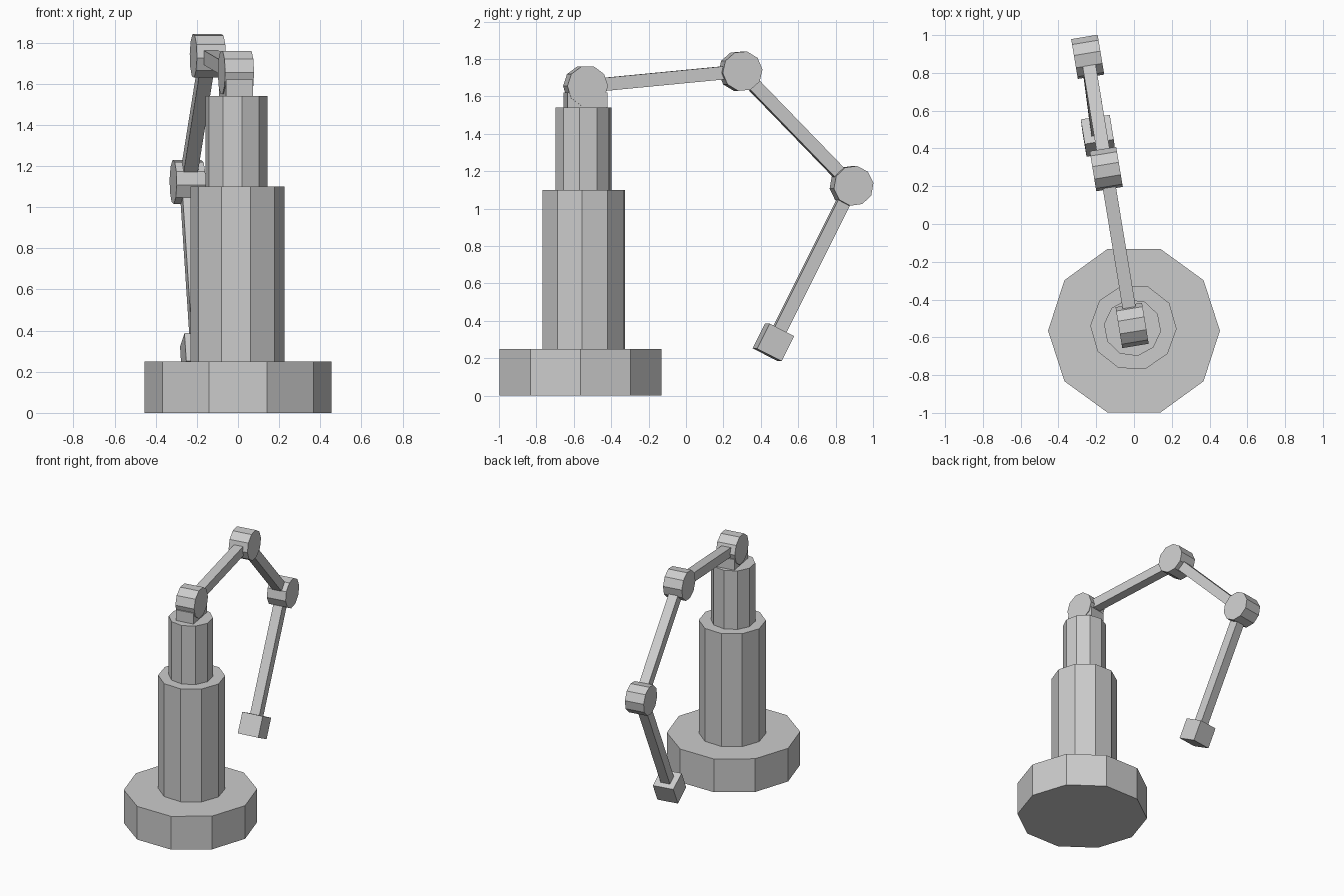
import bpy, bmesh
from math import sin, cos, radians, tau
from mathutils import Vector, Matrix

if "Cube" in bpy.data.objects:
    bpy.data.objects.remove(bpy.data.objects["Cube"])

YAW = radians(9.4)
AXIS = Vector((cos(YAW), sin(YAW), 0))       # joint pin direction
FWD = Vector((-sin(YAW), cos(YAW), 0))       # arm reach direction
UP = Vector((0, 0, 1))


def frame(u, v, w, origin):
    m = Matrix((u, v, w)).transposed().to_4x4()
    m.translation = origin
    return m


def finish(bm, name, matrix):
    bmesh.ops.transform(bm, matrix=matrix, verts=bm.verts)
    bmesh.ops.recalc_face_normals(bm, faces=bm.faces)
    mesh = bpy.data.meshes.new(name)
    bm.to_mesh(mesh)
    bm.free()
    ob = bpy.data.objects.new(name, mesh)
    bpy.context.collection.objects.link(ob)
    return ob


def prism(name, radius, length, matrix, turn=0, sides=10):
    """Ten-sided drum centred on the matrix origin, along its local z."""
    bm = bmesh.new()
    ring = [tau * i / sides + radians(turn) for i in range(sides)]
    face = bm.faces.new([bm.verts.new((radius * cos(a), radius * sin(a), -length / 2)) for a in ring])
    top = bmesh.ops.extrude_face_region(bm, geom=[face], use_keep_orig=True)
    moved = [g for g in top["geom"] if isinstance(g, bmesh.types.BMVert)]
    bmesh.ops.translate(bm, vec=(0, 0, length), verts=moved)
    return finish(bm, name, matrix)


def box(name, size, matrix):
    bm = bmesh.new()
    bmesh.ops.create_cube(bm, size=1)
    bmesh.ops.scale(bm, vec=size, verts=bm.verts)
    return finish(bm, name, matrix)


def along(a, b, origin):
    """Frame whose z runs from a to b and whose x follows the joint pin."""
    w = (b - a).normalized()
    v = w.cross(AXIS).normalized()
    return frame(v.cross(w), v, w, origin)


def link(name, a, b, thick=0.07):
    box(name, (thick, thick, (b - a).length), along(a, b, (a + b) / 2))


# Pedestal: stacked drums (x, y, radius, bottom, top, turn)
for name, x, y, r, z0, z1, turn in (
        ("base", 0, -0.565, 0.455, 0, 0.25, 0),
        ("lower_column", -0.003, -0.547, 0.229, 0.25, 1.10, -2),
        ("upper_column", -0.008, -0.549, 0.152, 1.10, 1.54, -7.5)):
    prism(name, r, z1 - z0, Matrix.Translation((x, y, (z0 + z1) / 2)), turn)

# Joint centres
shoulder = Vector((-0.010, -0.537, 1.655))
elbow = Vector((-0.147, 0.291, 1.735))
wrist = Vector((-0.245, 0.885, 1.122))
hand = Vector((-0.190, 0.467, 0.286))

# Joint drums
for name, p, r, turn in (("shoulder_joint", shoulder, 0.110, 0),
                         ("elbow_joint", elbow, 0.108, 5),
                         ("wrist_joint", wrist, 0.108, 8)):
    prism(name, r, 0.142, frame(FWD, UP, AXIS, p), turn)

# Shoulder mount block on top of the column
box("shoulder_mount", (0.132, 0.215, 0.08),
    frame(AXIS, FWD, UP, Vector((shoulder.x, shoulder.y, 1.58))))

# Arm links and the block at the end
link("upper_arm", shoulder, elbow)
link("middle_arm", elbow, wrist)
link("forearm", wrist, hand)
box("hand_block", (0.155, 0.148, 0.150), along(wrist, hand, hand))
